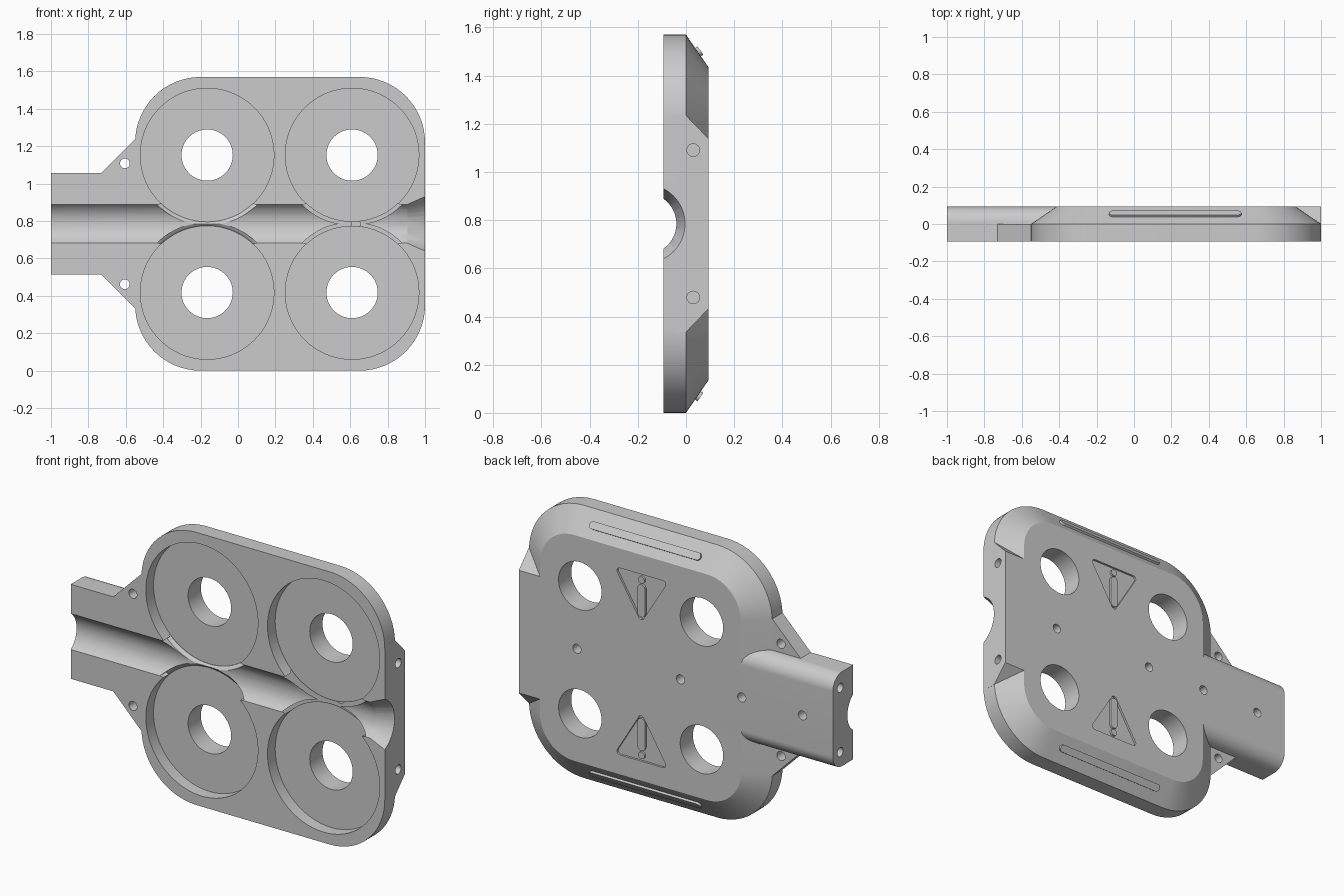
import bpy, bmesh
from math import sin, cos, pi, radians
from mathutils import Vector

if "Cube" in bpy.data.objects:
    bpy.data.objects.remove(bpy.data.objects["Cube"])

GREY = bpy.data.materials.new("plain_grey")
GREY.use_nodes = True
colour = (0.6, 0.6, 0.6, 1)
GREY.diffuse_color = colour
GREY.node_tree.nodes["Principled BSDF"].inputs["Base Color"].default_value = colour

HALF = 0.093          # half thickness
MID = 0.785           # height of the symmetry line
SLOPE = 0.135         # inset of the sloped rear rim
WHEELS = [(x, MID + s * 0.3675, s) for x in (-0.165, 0.61) for s in (1, -1)]


# ---- helpers ----
def loft(name, rings):
    """Closed solid through matching rings of points."""
    bm = bmesh.new()
    loops = [[bm.verts.new(p) for p in ring] for ring in rings]
    n = len(loops[0])
    for a, b in zip(loops, loops[1:]):
        for i in range(n):
            j = (i + 1) % n
            bm.faces.new((a[i], a[j], b[j], b[i]))
    bm.faces.new(loops[0])
    bm.faces.new(loops[-1][::-1])
    bmesh.ops.recalc_face_normals(bm, faces=bm.faces)
    me = bpy.data.meshes.new(name)
    bm.to_mesh(me)
    bm.free()
    me.materials.append(GREY)
    ob = bpy.data.objects.new(name, me)
    bpy.context.collection.objects.link(ob)
    return ob


def arc(cx, cz, r, a0, a1, n=16):
    return [(cx + r * cos(radians(a0 + (a1 - a0) * i / n)),
             cz + r * sin(radians(a0 + (a1 - a0) * i / n))) for i in range(n + 1)]


def circle(cx, cz, r, n=72):
    return arc(cx, cz, r, 0, 360, n)[:-1]


def along_y(pts, y):
    return [(x, y, z) for x, z in pts]


def along_x(pts, x):
    return [(x, y, z) for y, z in pts]


def plate(name, pts, y0, y1):
    return loft(name, [along_y(pts, y0), along_y(pts, y1)])


def bar(name, pts, x0, x1):
    return loft(name, [along_x(pts, x0), along_x(pts, x1)])


def combine(tool, op):
    mod = body.modifiers.new(op, "BOOLEAN")
    mod.operation, mod.object, mod.solver = op, tool, "EXACT"
    bpy.context.view_layer.objects.active = body
    bpy.ops.object.modifier_apply(modifier=mod.name)
    bpy.data.objects.remove(tool)


def add(tool):
    combine(tool, "UNION")


def cut(tool):
    combine(tool, "DIFFERENCE")


def rounded_box(inset, r):
    x0, x1, z0, z1 = -0.55 + r, 1 - r, r, 1.57 - r
    r -= inset
    return (arc(x1, z1, r, 0, 90) + arc(x0, z1, r, 90, 180)
            + arc(x0, z0, r, 180, 270) + arc(x1, z0, r, 270, 360))


def stadium(cx, cz, half, r, upright):
    if upright:
        return arc(cx, cz + half, r, 0, 180, 10) + arc(cx, cz - half, r, 180, 360, 10)
    return arc(cx + half, cz, r, -90, 90, 10) + arc(cx - half, cz, r, 90, 270, 10)


# ---- housing with sloped rear rim ----
body = loft("housing", [along_y(rounded_box(0, 0.35), -HALF),
                        along_y(rounded_box(0, 0.35), 0),
                        along_y(rounded_box(SLOPE, 0.35), HALF)])

# end tab with slanted flanks
add(bar("tab", [(-0.05, MID - 0.45), (0, MID - 0.45), (HALF, MID - 0.353),
                (HALF, MID + 0.353), (0, MID + 0.45), (-0.05, MID + 0.45)], 0.5, 1))

# handle with rounded rear edges
W, R = 0.272, 0.085
add(bar("handle", [(-HALF, MID - W)] + arc(HALF - R, MID - W + R, R, -90, 0)
        + arc(HALF - R, MID + W - R, R, 0, 90) + [(-HALF, MID + W)], -1, -0.1))

# triangular gussets beside the handle
for s in (1, -1):
    add(plate("gusset", [(-0.73, MID + s * W), (-0.55, MID + s * 0.452),
                         (-0.4, MID + s * 0.452), (-0.4, MID + s * 0.2),
                         (-0.73, MID + s * 0.2)], -HALF, 0))

# ---- front pockets and through holes ----
FLOOR = -0.023
for x, z, s in WHEELS:
    cut(plate("pocket", circle(x, z, 0.357), -0.3, FLOOR))
    cut(plate("bore", circle(x, z, 0.137), -0.3, 0.3))

# cable channel with a flared mouth
CH = -0.167
cut(bar("channel", circle(CH, MID, 0.127), -1.2, 1.2))
cut(loft("flare", [along_x(circle(CH, MID, r), x)
                   for x, r in ((0.9, 0.125), (1.1, 0.201))]))

# eased pocket edge where it meets the channel
for x, z, s in WHEELS:
    def sector(r):
        return [(x, z - s * 0.2)] + arc(x, z, r, -s * 90 - 45, -s * 90 + 45, 24)
    cut(loft("edge_ease", [along_y(sector(0.376), -0.3), along_y(sector(0.376), -0.041),
                           along_y(sector(0.363), -0.034), along_y(sector(0.355), -0.0235)]))

# ---- screw holes ----
for s in (1, -1):
    cut(plate("gusset_hole", circle(-0.605, MID + s * 0.323, 0.026, 32), -0.3, 0.3))
    cut(bar("tab_hole", circle(0.03, MID + s * 0.306, 0.026, 32), 0.9, 1.2))
    cut(bar("handle_hole", circle(0.025, MID + s * 0.185, 0.026, 32), -1.2, -0.9))
for x in (0.63, -0.03, -0.42, -0.806):
    cut(plate("rear_hole", circle(x, MID, 0.026, 32), 0.03, 0.2))

# ---- rear warning triangles, recessed, with raised marks ----
parts = [body]
CX = 0.22
for s, side in ((1, "upper"), (-1, "lower")):
    r = 0.018
    corners = [(CX + 0.137, MID + s * 0.52), (CX - 0.137, MID + s * 0.52),
               (CX, MID + s * 0.295)]
    tri = []
    for (px, pz), a in zip(corners, (30, 150, 270)):
        tri += arc(px, pz, r, s * (a - 60), s * (a + 60), 8)
    cut(plate("triangle", tri, HALF - 0.012, 0.2))
    parts.append(plate(side + "_mark_bar", stadium(CX, MID + s * 0.385, 0.07, 0.024, True),
                       HALF - 0.02, HALF))
    parts.append(plate(side + "_mark_dot", circle(CX, MID + s * 0.505, 0.02, 24),
                       HALF - 0.02, HALF))

    # raised grip strip on the sloped rim
    down = Vector((0, HALF, -s * SLOPE)).normalized()
    out = Vector((0, SLOPE, s * HALF)).normalized()
    mid = Vector((CX, 0.05, MID + s * (MID - SLOPE * 0.05 / HALF)))
    shape = stadium(0, 0, 0.333, 0.021, False)
    parts.append(loft(side + "_grip_strip",
                      [[mid + Vector((u, 0, 0)) + down * v + out * h for u, v in shape]
                       for h in (-0.02, 0.012)]))

# ---- shading ----
bpy.ops.object.select_all(action="DESELECT")
for ob in parts:
    ob.select_set(True)
bpy.context.view_layer.objects.active = body
bpy.ops.object.shade_smooth_by_angle(angle=radians(25))
